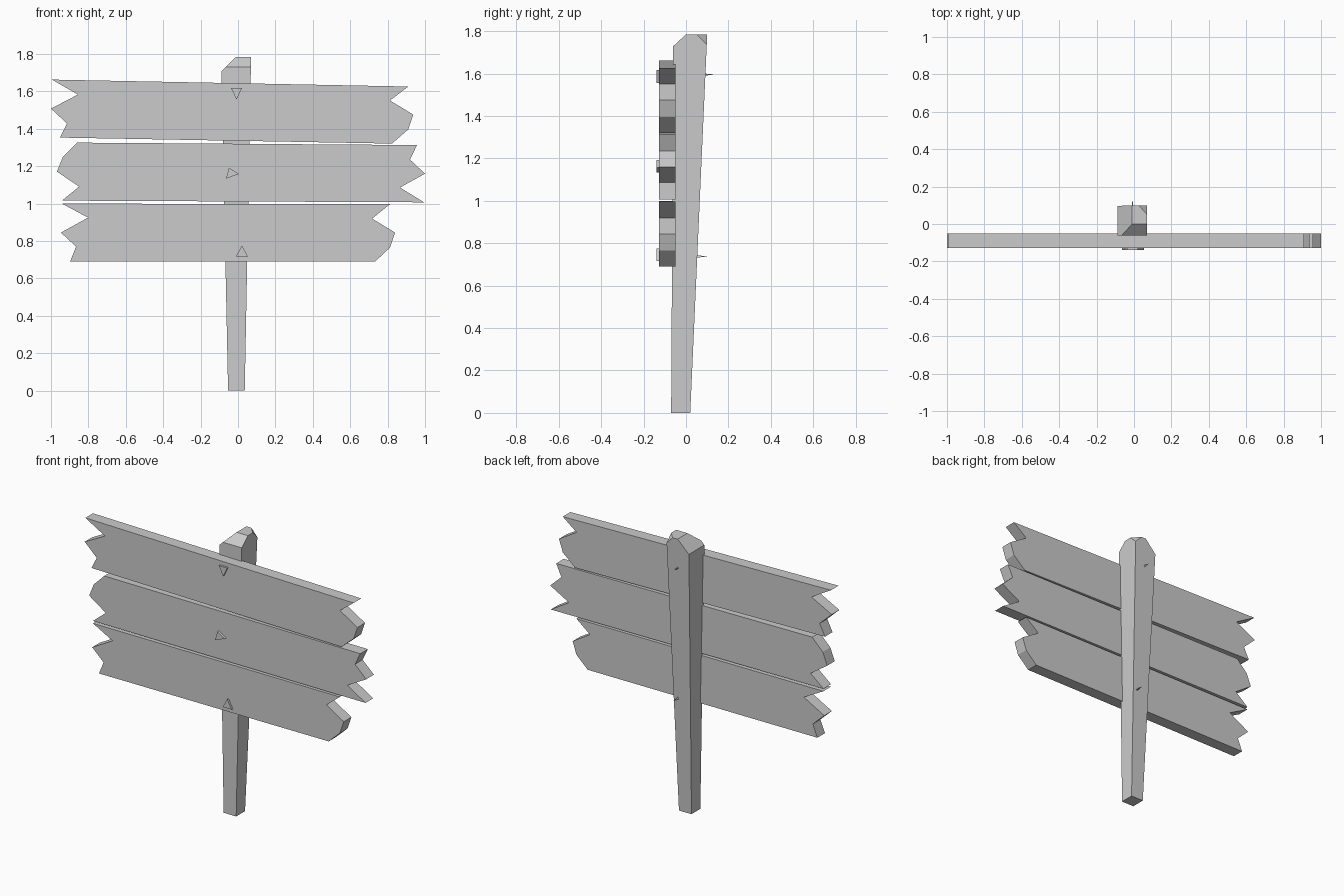
import bpy, bmesh
from mathutils import Vector

if "Cube" in bpy.data.objects:
    bpy.data.objects.remove(bpy.data.objects["Cube"])


def finish(name, bm):
    bmesh.ops.recalc_face_normals(bm, faces=bm.faces)
    mesh = bpy.data.meshes.new(name)
    bm.to_mesh(mesh)
    bm.free()
    ob = bpy.data.objects.new(name, mesh)
    bpy.context.collection.objects.link(ob)
    return ob


def loft(rings, bm=None):
    """Join equal-length rings of points into a capped solid."""
    bm = bm or bmesh.new()
    vs = [[bm.verts.new(p) for p in ring] for ring in rings]
    n = len(vs[0])
    for a, b in zip(vs, vs[1:]):
        for i in range(n):
            j = (i + 1) % n
            bm.faces.new((a[i], a[j], b[j], b[i]))
    bm.faces.new(vs[0])
    bm.faces.new(vs[-1])
    return bm


def rect(x0, x1, y0, y1, z):
    return [(x0, y0, z), (x1, y0, z), (x1, y1, z), (x0, y1, z)]


# Tapered post with three chopped corners at the top
bm = loft([rect(-.053, .036, -.07, .02, 0), rect(-.09, .07, -.06, .10, 1.785)])
cuts = [((-.01, 0, 1.785), (-1, 0, 1)),
        ((0, 0, 1.785), (0, -.055, .06)),
        ((.07, .05, 1.785), (1 / .045, 20, 20))]
for co, no in cuts:
    res = bmesh.ops.bisect_plane(bm, geom=bm.verts[:] + bm.edges[:] + bm.faces[:],
                                 plane_co=co, plane_no=Vector(no).normalized(),
                                 clear_outer=True)
    edges = [e for e in res["geom_cut"] if isinstance(e, bmesh.types.BMEdge)]
    bmesh.ops.contextual_create(bm, geom=edges)
finish("post", bm)

# Boards with broken ends, outlines in x, z
boards = {
    "top_board": [(-.995, 1.663), (.91, 1.626), (.813, 1.551), (.937, 1.476), (.91, 1.396),
                  (.823, 1.321), (-.952, 1.353), (-.914, 1.428), (-1, 1.508), (-.856, 1.583)],
    "middle_board": [(-.861, 1.326), (.957, 1.313), (.92, 1.235), (1, 1.16), (.866, 1.086),
                     (.995, 1.007), (-.941, 1.016), (-.85, 1.091), (-.968, 1.171), (-.936, 1.251)],
    "bottom_board": [(-.941, 1.0), (.813, .997), (.717, .92), (.84, .845), (.813, .765),
                     (.733, .69), (-.898, .69), (-.866, .77), (-.947, .845), (-.802, .925)],
}
for name, outline in boards.items():
    finish(name, loft([[(x, y, z) for x, z in outline] for y in (-.127, -.05)]))

# Three-sided nails: flat head, thin shaft, sharp tip
nails = {
    "top_nail": ([(-.037, 1.617), (.021, 1.617), (-.008, 1.557)], .13),
    "middle_nail": ([(-.048, 1.192), (.005, 1.158), (-.064, 1.134)], .06),
    "bottom_nail": ([(.021, .776), (.053, .717), (-.011, .717)], .10),
}
for name, (tri, tip) in nails.items():
    cx, cz = (sum(p[i] for p in tri) / 3 for i in (0, 1))

    def ring(y, s):
        return [(cx + (x - cx) * s, y, cz + (z - cz) * s) for x, z in tri]

    bm = loft([ring(-.14, 1), ring(-.122, 1)])
    loft([ring(-.122, .22), ring(tip - .05, .2), ring(tip, .01)], bm)
    finish(name, bm)
